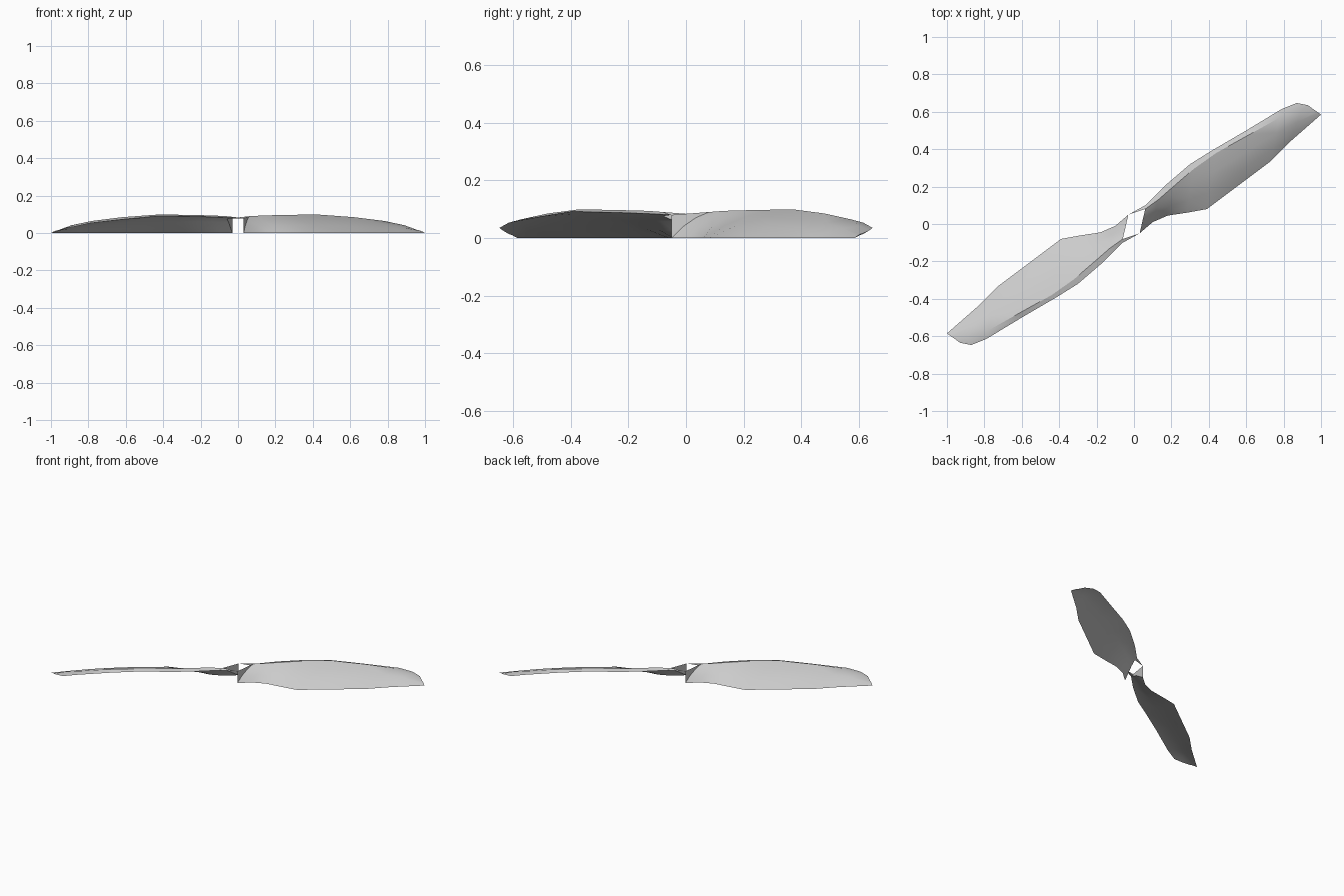
import bpy
import bmesh
from math import pi
from mathutils import Matrix, Vector

cube = bpy.data.objects.get("Cube")
if cube:
    bpy.data.objects.remove(cube, do_unlink=True)

# Single grey plastic
grey = bpy.data.materials.new("light_grey")
grey.use_nodes = True
colour = (0.6, 0.6, 0.6, 1)
grey.diffuse_color = colour
grey.node_tree.nodes["Principled BSDF"].inputs["Base Color"].default_value = colour

# Blade stations from root to tip: leading edge, crest, trailing edge (on the ground)
STATIONS = [
    ((-.03, .05, .08), (.06, .08, .09), (.03, -.05)),
    ((.06, .1, .083), (.13, .13, .094), (.1, .01)),
    ((.16, .2, .087), (.21, .2, .096), (.18, .045)),
    ((.3, .32, .09), (.32, .295, .098), (.28, .06)),
    ((.42, .395, .092), (.44, .38, .098), (.39, .08)),
    ((.6, .5, .075), (.62, .48, .085), (.57, .215)),
    ((.79, .615, .053), (.78, .57, .065), (.73, .335)),
    ((.87, .647, .035), (.89, .6, .042), (.84, .445)),
    ((.93, .635, .026), (.96, .613, .016), (1, .585)),
]
THICKNESS = 0.014


def make_object(name, bm, turn):
    bmesh.ops.rotate(bm, verts=bm.verts, cent=(0, 0, 0), matrix=Matrix.Rotation(turn, 3, 'Z'))
    mesh = bpy.data.meshes.new(name)
    bm.to_mesh(mesh)
    bm.free()
    mesh.materials.append(grey)
    obj = bpy.data.objects.new(name, mesh)
    bpy.context.collection.objects.link(obj)
    return obj


def section(lead, crest, trail, taper):
    """Closed airfoil loop: over the top from leading to trailing edge, back underneath."""
    lead, crest, trail = Vector(lead), Vector(crest), Vector((*trail, 0))
    bulge = Vector((0, 0, 0.012 * taper))
    upper = [crest] + [crest.lerp(trail, t) + bulge for t in (0.35, 0.7)]
    drop = Vector((0, 0, THICKNESS * taper))
    lower = [p - drop for p in reversed(upper)]
    return [lead] + upper + [trail] + lower


def make_blade(name, turn):
    bm = bmesh.new()
    loops = []
    last = len(STATIONS) - 1
    for i, (lead, crest, trail) in enumerate(STATIONS):
        taper = min(1, 0.2 + (last - i) * 0.3)
        loops.append([bm.verts.new(p) for p in section(lead, crest, trail, taper)])
    count = len(loops[0])
    for inner, outer in zip(loops, loops[1:]):
        for k in range(count):
            n = (k + 1) % count
            bm.faces.new((inner[k], outer[k], outer[n], inner[n]))
    bm.faces.new(loops[0])
    bm.faces.new(loops[-1])
    bmesh.ops.triangulate(bm, faces=bm.faces)
    bmesh.ops.recalc_face_normals(bm, faces=bm.faces)
    obj = make_object(name, bm, turn)
    bpy.ops.object.select_all(action='DESELECT')
    obj.select_set(True)
    bpy.context.view_layer.objects.active = obj
    bpy.ops.object.shade_smooth_by_angle(angle=0.5)


def make_hub_panel(name, turn):
    """Upright wall joining one blade's root to the other blade's leading edge."""
    lead, crest, trail = STATIONS[0]
    foot = Vector((*trail, 0))
    top = Vector((-lead[0], -lead[1], lead[2]))
    bm = bmesh.new()
    bm.faces.new([bm.verts.new(p) for p in (foot, Vector(crest), top)])
    make_object(name, bm, turn)


for side, turn in (("left", 0), ("right", pi)):
    make_blade(side + "_blade", turn)
    make_hub_panel(side + "_hub_panel", turn)
